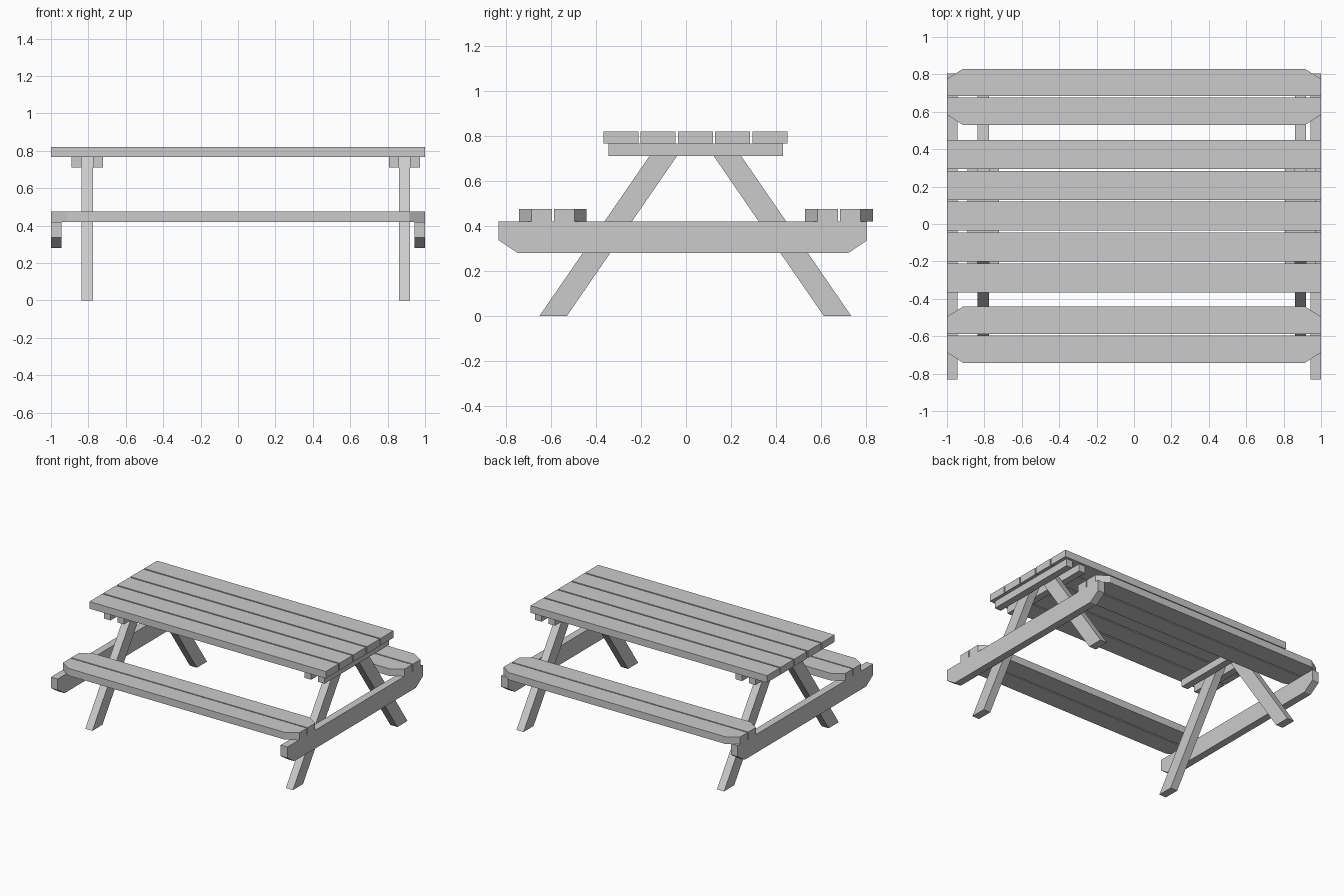
import bpy, bmesh
from mathutils import Vector

if "Cube" in bpy.data.objects:
    bpy.data.objects.remove(bpy.data.objects["Cube"])


def prism(name, profile, axis, lo, hi):
    """Extrude a 2D profile along x (profile is y,z) or z (profile is x,y)."""
    bm = bmesh.new()
    if axis == 'x':
        pts, step = [(lo, a, b) for a, b in profile], Vector((hi - lo, 0, 0))
    else:
        pts, step = [(a, b, lo) for a, b in profile], Vector((0, 0, hi - lo))
    face = bm.faces.new([bm.verts.new(p) for p in pts])
    ext = bmesh.ops.extrude_face_region(bm, geom=[face])
    moved = [v for v in ext['geom'] if isinstance(v, bmesh.types.BMVert)]
    bmesh.ops.translate(bm, verts=moved, vec=step)
    bmesh.ops.recalc_face_normals(bm, faces=bm.faces)
    mesh = bpy.data.meshes.new(name)
    bm.to_mesh(mesh)
    bm.free()
    obj = bpy.data.objects.new(name, mesh)
    bpy.context.collection.objects.link(obj)
    return obj


def rect(a0, a1, b0, b1):
    return [(a0, b0), (a1, b0), (a1, b1), (a0, b1)]


TOP, TOP_UNDER, CLEAT_UNDER = 0.82, 0.766, 0.711
SEAT, SEAT_UNDER, BEAM_UNDER = 0.475, 0.42, 0.28

# Table top boards
for i in range(5):
    y = -0.367 + i * 0.1655
    prism(f"top_board_{i + 1}", rect(-1, 1, y, y + 0.155), 'z', TOP_UNDER, TOP)

# Bench boards, clipped at the corners away from the other board of the pair
for name, y in (("front", -0.742), ("back", 0.529)):
    w, gap, cx, cy = 0.146, 0.009, 0.914, 0.055
    a, b = y, y + w
    prism(f"{name}_seat_board_1",
          [(-cx, a), (cx, a), (1, a + cy), (1, b), (-1, b), (-1, a + cy)],
          'z', SEAT_UNDER, SEAT)
    a, b = b + gap, b + gap + w
    prism(f"{name}_seat_board_2",
          [(-1, a), (1, a), (1, b - cy), (cx, b), (-cx, b), (-1, b - cy)],
          'z', SEAT_UNDER, SEAT)

# Seat support beams with clipped lower corners
beam = [(-0.832, SEAT_UNDER), (-0.832, 0.336), (-0.748, BEAM_UNDER),
        (0.721, BEAM_UNDER), (0.805, 0.336), (0.805, SEAT_UNDER)]
for side, x in (("left", -1), ("right", 0.943)):
    prism(f"{side}_seat_beam", beam, 'x', x, x + 0.057)

# Slanted legs, each pair held between two cleats under the top
front_leg = [(-0.651, 0), (-0.529, 0), (-0.002, TOP_UNDER), (-0.124, TOP_UNDER)]
back_leg = [(0.085 - y - 0.002, z) for y, z in front_leg]
for side, x in (("left", -0.836), ("right", 0.86)):
    prism(f"{side}_front_leg", front_leg, 'x', x, x + 0.06)
    prism(f"{side}_back_leg", back_leg, 'x', x, x + 0.06)
    for k, cx in (("outer", x - 0.054), ("inner", x + 0.06)):
        prism(f"{side}_{k}_cleat" if side == "left" else f"{side}_{'inner' if k == 'outer' else 'outer'}_cleat",
              rect(-0.345, 0.431, CLEAT_UNDER, TOP_UNDER), 'x', cx, cx + 0.054)
